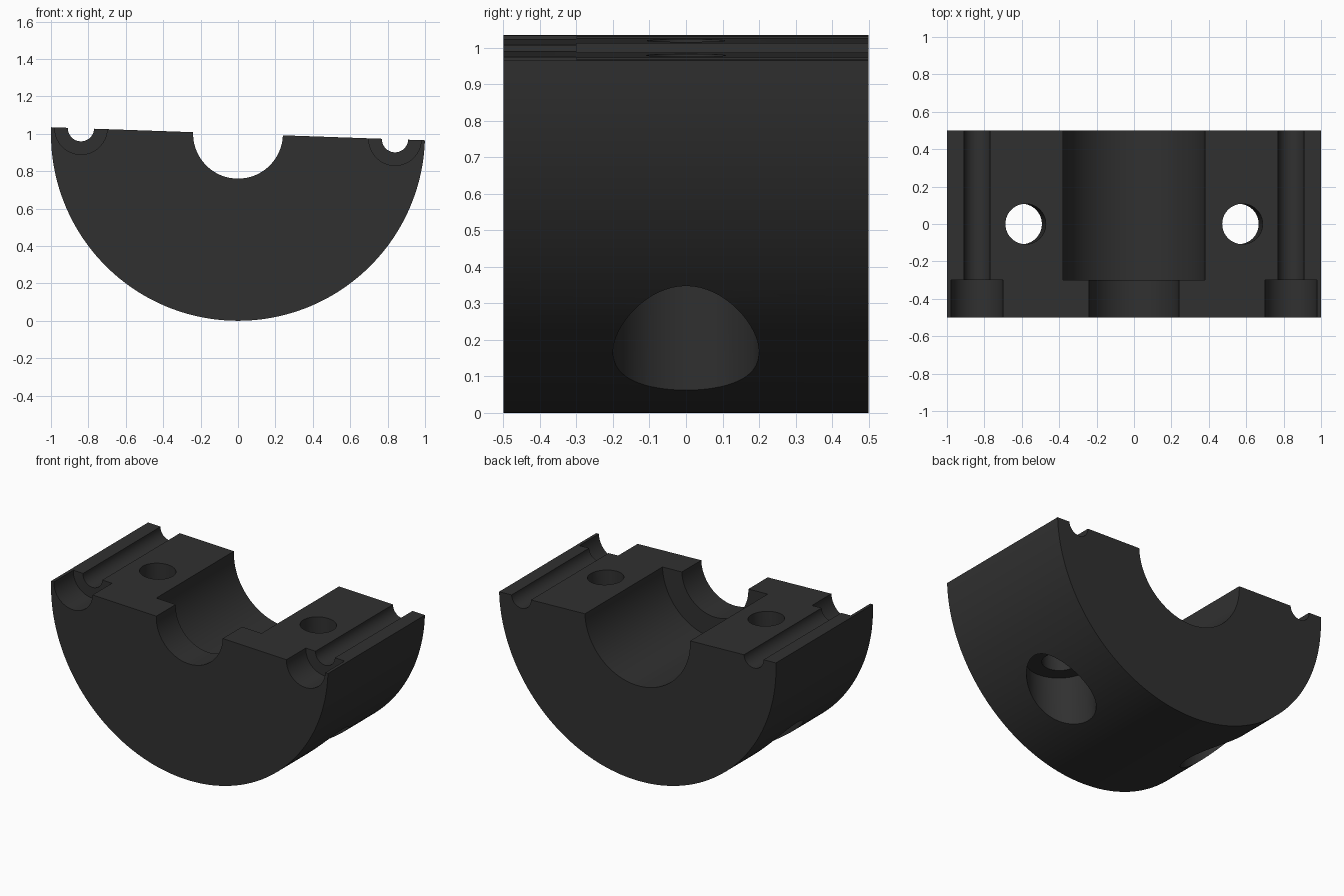
import bpy, bmesh, math
from mathutils import Matrix, Vector

if "Cube" in bpy.data.objects:
    bpy.data.objects.remove(bpy.data.objects["Cube"])

TILT = math.radians(2)
# local frame: origin on the bore axis, whole part tipped 2 degrees
FRAME = Matrix.Translation((0, 0, 1)) @ Matrix.Rotation(TILT, 4, 'Y')


def cylinder(name, radius, start, end, segs=96):
    """Capped cylinder between two local points."""
    a, b = Vector(start), Vector(end)
    d = b - a
    bm = bmesh.new()
    m = FRAME @ Matrix.Translation((a + b) / 2) @ d.to_track_quat('Z', 'Y').to_matrix().to_4x4()
    bmesh.ops.create_cone(bm, cap_ends=True, segments=segs, radius1=radius,
                          radius2=radius, depth=d.length, matrix=m)
    return to_object(name, bm)


def to_object(name, bm):
    me = bpy.data.meshes.new(name)
    bm.to_mesh(me)
    bm.free()
    ob = bpy.data.objects.new(name, me)
    bpy.context.collection.objects.link(ob)
    return ob


# half-round body
N = 96
bm = bmesh.new()
profile = [bm.verts.new((math.cos(math.pi * i / N), -0.5, -math.sin(math.pi * i / N)))
           for i in range(N + 1)]
face = bm.faces.new(profile)
ext = bmesh.ops.extrude_face_region(bm, geom=[face])
bmesh.ops.translate(bm, vec=(0, 1, 0),
                    verts=[g for g in ext['geom'] if isinstance(g, bmesh.types.BMVert)])
bmesh.ops.recalc_face_normals(bm, faces=bm.faces)
bmesh.ops.transform(bm, matrix=FRAME, verts=bm.verts)
body = to_object("half_clamp_body", bm)

# stepped central bore
cutters = [cylinder("bore_narrow", 0.24, (0, -0.6, 0), (0, -0.2, 0)),
           cylinder("bore_wide", 0.38, (0, -0.3, 0), (0, 0.6, 0))]

# side grooves and countersunk bolt holes, both sides
for s in (-1, 1):
    cutters += [
        cylinder("groove", 0.07, (s * 0.84, -0.6, 0), (s * 0.84, 0.6, 0), 64),
        cylinder("groove_head", 0.14, (s * 0.84, -0.6, 0), (s * 0.84, -0.3, 0), 64),
        cylinder("bolt_hole", 0.108, (s * 0.58, 0, -0.7), (s * 0.58, 0, 0.2), 64),
        cylinder("bolt_head_pocket", 0.2, (s * 0.58, 0, -1.2), (s * 0.58, 0, -0.6), 64)]

bpy.context.view_layer.objects.active = body
body.select_set(True)
for c in cutters:
    c.hide_render = True
    mod = body.modifiers.new(c.name, 'BOOLEAN')
    mod.operation = 'DIFFERENCE'
    mod.solver = 'EXACT'
    mod.object = c
    bpy.ops.object.modifier_apply(modifier=mod.name)
for c in cutters:
    bpy.data.objects.remove(c)

bpy.ops.object.shade_smooth_by_angle(angle=math.radians(30))

# dark finish
mat = bpy.data.materials.new("dark_grey")
mat.diffuse_color = (0.03, 0.03, 0.03, 1)
mat.use_nodes = True
mat.node_tree.nodes["Principled BSDF"].inputs["Base Color"].default_value = mat.diffuse_color
body.data.materials.clear()
body.data.materials.append(mat)
